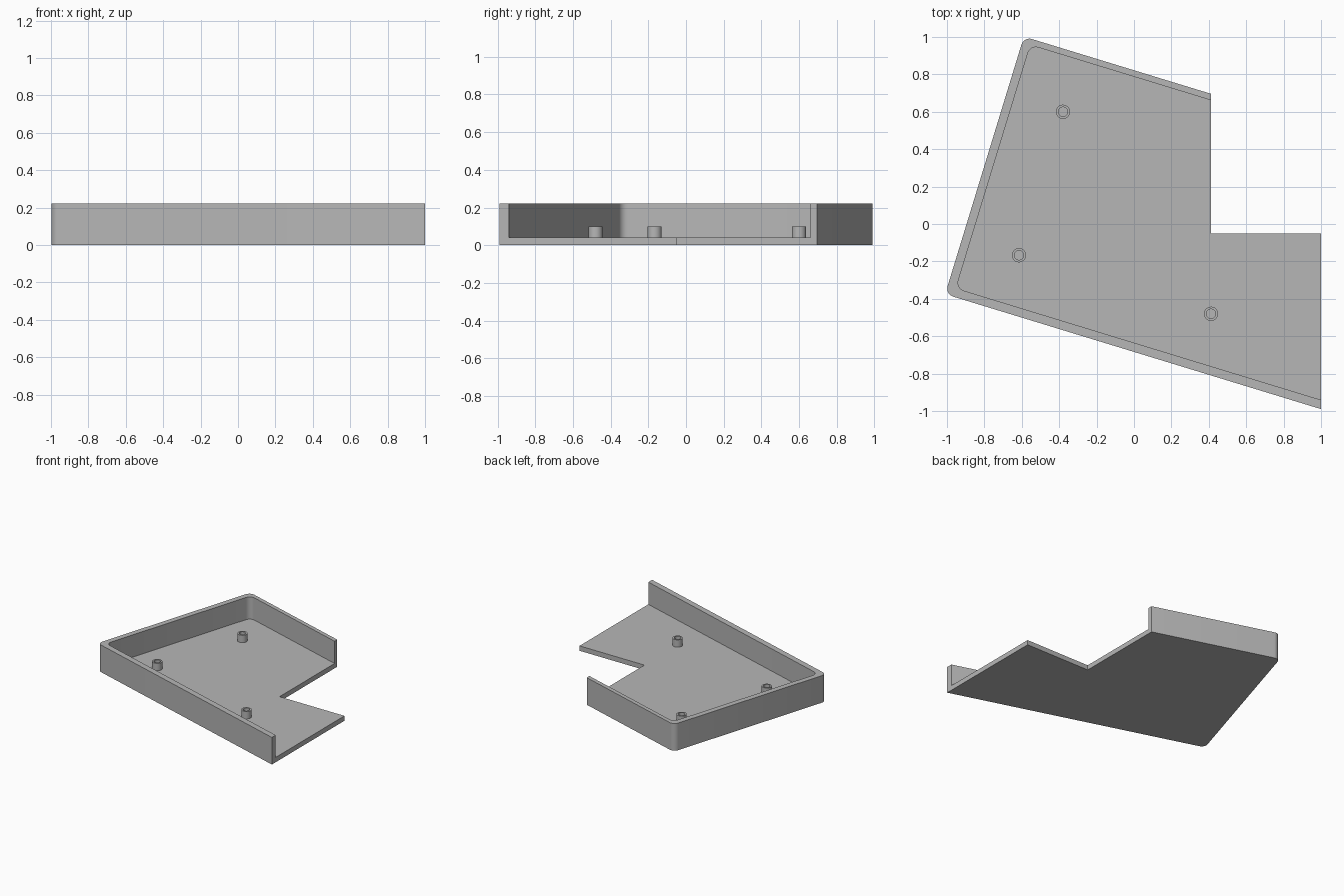
import bpy, bmesh, math
from mathutils import Vector

cube = bpy.data.objects.get("Cube")
if cube:
    bpy.data.objects.remove(cube, do_unlink=True)

grey = bpy.data.materials.new("light grey plastic")
grey.use_nodes = True
colour = (0.47, 0.47, 0.47, 1)
grey.diffuse_color = colour
grey.node_tree.nodes["Principled BSDF"].inputs["Base Color"].default_value = colour

# The tray's straight sides follow axes u and v, turned from x and y
TURN = math.radians(17)
U = Vector((math.cos(TURN), -math.sin(TURN)))
V = Vector((math.sin(TURN), math.cos(TURN)))
LEFT, FRONT, BACK = -0.856, -0.654, 0.786
HEIGHT, FLOOR, RADIUS = 0.222, 0.04, 0.045
CUT_X, END_X, STEP_Y = 0.412, 1.0, -0.05


def on_side(v, x):
    """Point of the side at distance v that lies at the given x."""
    return Vector((x, (v - V.x * x) / V.y))


def rounded_corner(u, v, sign, start):
    """Quarter arc in a corner; sign is +1 at the back, -1 at the front."""
    centre = U * (u + RADIUS) + V * (v - sign * RADIUS)
    angles = [math.radians(start + 90 * i / 8) for i in range(9)]
    return [centre + RADIUS * (U * math.cos(a) + V * math.sin(a)) for a in angles]


def new_object(name, bm):
    bmesh.ops.recalc_face_normals(bm, faces=bm.faces)
    mesh = bpy.data.meshes.new(name)
    bm.to_mesh(mesh)
    bm.free()
    mesh.materials.append(grey)
    obj = bpy.data.objects.new(name, mesh)
    bpy.context.collection.objects.link(obj)
    return obj


def prism(name, outline, bottom, top):
    bm = bmesh.new()
    face = bm.faces.new([bm.verts.new((p.x, p.y, bottom)) for p in outline])
    result = bmesh.ops.extrude_face_region(bm, geom=[face])
    verts = [g for g in result["geom"] if isinstance(g, bmesh.types.BMVert)]
    bmesh.ops.translate(bm, verts=verts, vec=(0, 0, top - bottom))
    return new_object(name, bm)


def smooth(obj):
    bpy.ops.object.select_all(action="DESELECT")
    obj.select_set(True)
    bpy.context.view_layer.objects.active = obj
    bpy.ops.object.shade_smooth_by_angle(angle=math.radians(30))


# Tray block with a stepped open end
outline = rounded_corner(LEFT, BACK, 1, 90) + rounded_corner(LEFT, FRONT, -1, 180)
outline += [on_side(FRONT, END_X), Vector((END_X, STEP_Y)),
            Vector((CUT_X, STEP_Y)), on_side(BACK, CUT_X)]
tray = prism("tray", outline, 0, HEIGHT)

# Cavity, running out through the open end
left, front, back = LEFT + 0.046, FRONT + 0.047, BACK - 0.033
hollow = rounded_corner(left, back, 1, 90) + rounded_corner(left, front, -1, 180)
hollow += [on_side(front, END_X + 0.2), on_side(back, END_X + 0.2)]
cutter = prism("cavity_cutter", hollow, FLOOR, HEIGHT + 0.2)
cutter.hide_render = True

cut = tray.modifiers.new("cavity", "BOOLEAN")
cut.operation = "DIFFERENCE"
cut.solver = "EXACT"
cut.object = cutter
bpy.context.view_layer.objects.active = tray
bpy.ops.object.modifier_apply(modifier=cut.name)
bpy.data.objects.remove(cutter, do_unlink=True)
smooth(tray)

# Hollow screw posts standing on the floor
POST_TOP, OUTER, INNER = 0.1, 0.038, 0.025
posts = {"back": (-0.38, 0.6), "left": (-0.615, -0.167), "front": (0.412, -0.48)}
for place, (x, y) in posts.items():
    bm = bmesh.new()
    profile = [(INNER, FLOOR), (INNER, POST_TOP), (OUTER, POST_TOP), (OUTER, FLOOR)]
    verts = [bm.verts.new((r, 0, z)) for r, z in profile]
    edges = [bm.edges.new(pair) for pair in zip(verts, verts[1:] + verts[:1])]
    bmesh.ops.spin(bm, geom=verts + edges, cent=(0, 0, 0), axis=(0, 0, 1),
                   angle=math.tau, steps=32, use_merge=True)
    bmesh.ops.remove_doubles(bm, verts=bm.verts, dist=0.0001)
    post = new_object("screw_post_" + place, bm)
    post.location = (x, y, 0)
    smooth(post)
